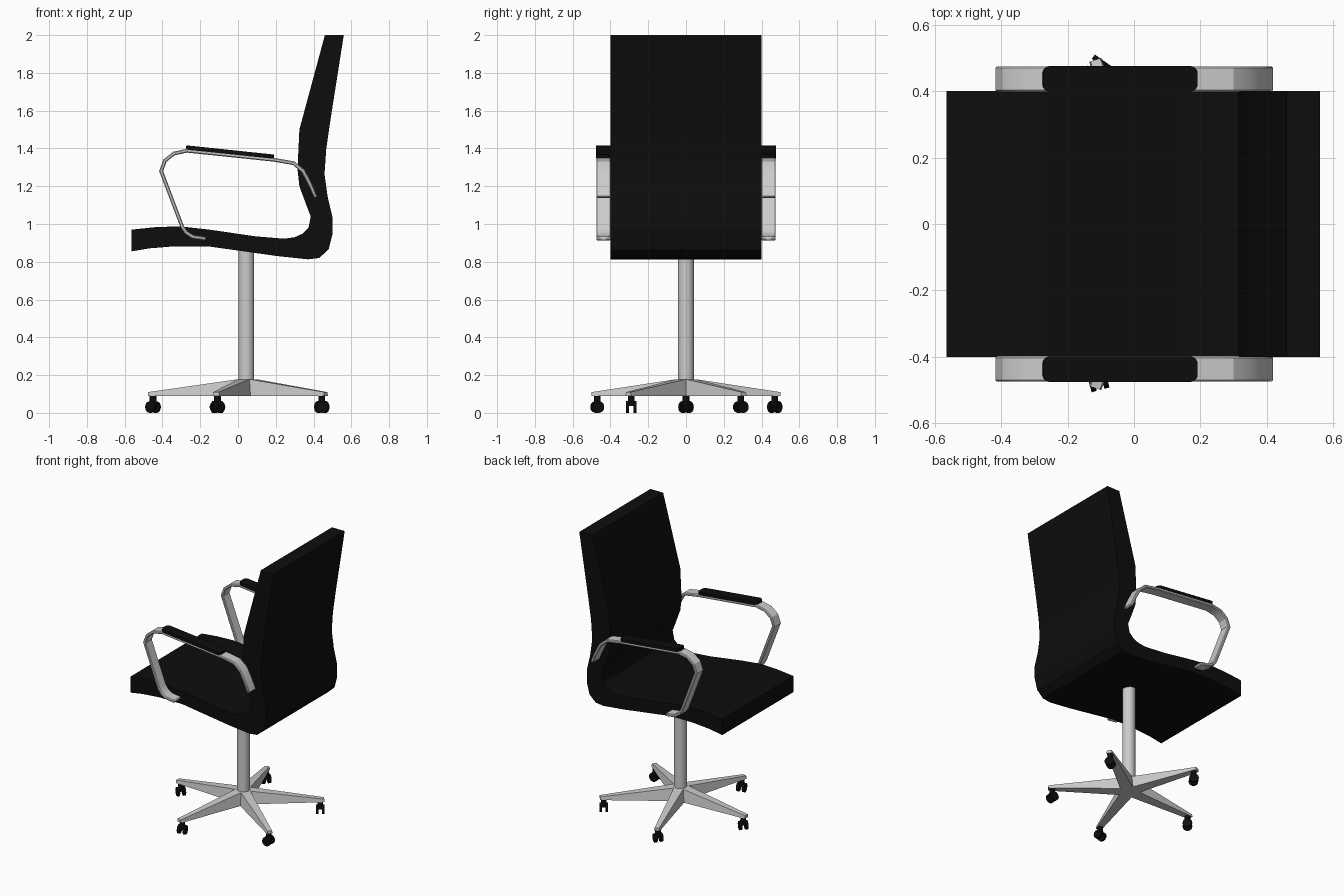
import bpy, bmesh
from math import radians, cos, sin
from mathutils import Vector, Matrix

if "Cube" in bpy.data.objects:
    bpy.data.objects.remove(bpy.data.objects["Cube"])

black = bpy.data.materials.new("black")
black.diffuse_color = (0.004, 0.004, 0.004, 1)
black.use_nodes = True
black.node_tree.nodes["Principled BSDF"].inputs["Base Color"].default_value = black.diffuse_color


def finish(name, bm, mat=None, angle=30):
    bmesh.ops.recalc_face_normals(bm, faces=bm.faces[:])
    me = bpy.data.meshes.new(name)
    bm.to_mesh(me)
    bm.free()
    ob = bpy.data.objects.new(name, me)
    bpy.context.collection.objects.link(ob)
    if mat:
        me.materials.append(mat)
    bpy.ops.object.select_all(action='DESELECT')
    ob.select_set(True)
    bpy.context.view_layer.objects.active = ob
    bpy.ops.object.shade_smooth_by_angle(angle=radians(angle))
    return ob


def extrude_xz(bm, pts, y0, y1):
    """Extrude a closed x-z outline from y0 to y1."""
    a = [bm.verts.new((x, y0, z)) for x, z in pts]
    b = [bm.verts.new((x, y1, z)) for x, z in pts]
    bm.faces.new(a)
    bm.faces.new(b[::-1])
    for i in range(len(a)):
        j = (i + 1) % len(a)
        bm.faces.new((a[i], a[j], b[j], b[i]))


def thicken(path, t):
    """Turn an open x-z path into a closed strip outline of thickness t."""
    p = [Vector(q) for q in path]
    left, right = [], []
    for i, q in enumerate(p):
        d0 = (q - p[i - 1]).normalized() if i else (p[1] - q).normalized()
        d1 = (p[i + 1] - q).normalized() if i < len(p) - 1 else d0
        d = (d0 + d1).normalized()
        n = Vector((-d.y, d.x)) * (t / 2) / max(d.dot(d1), 0.5)
        left.append(q + n)
        right.append(q - n)
    return left + right[::-1]


def cylinder(bm, r, depth, matrix, seg=24):
    bmesh.ops.create_cone(bm, cap_ends=True, segments=seg, radius1=r, radius2=r,
                          depth=depth, matrix=matrix)


# One-piece seat and back shell
shell = [(-.565, .97), (-.44, .983), (-.31, .988), (-.15, .97), (.09, .935), (.245, .922),
         (.30, .93), (.34, .948), (.373, .98), (.385, 1.04), (.362, 1.10), (.325, 1.20),
         (.315, 1.29), (.325, 1.50), (.46, 2.0), (.56, 2.0), (.49, 1.555), (.467, 1.396),
         (.458, 1.264), (.474, 1.147), (.50, 1.036), (.50, .945), (.48, .866), (.43, .82),
         (.37, .813), (.21, .83), (.01, .858), (-.16, .882), (-.335, .882), (-.47, .871),
         (-.565, .855)]
bm = bmesh.new()
extrude_xz(bm, shell, -.40, .40)
finish("seat_shell", bm, black)

# Armrest loops and pads, one per side
loop = [(-.17, .922), (-.24, .932), (-.275, .955), (-.295, .985), (-.407, 1.28), (-.387, 1.335),
        (-.34, 1.373), (-.27, 1.388), (.19, 1.34), (.295, 1.322), (.345, 1.28),
        (.382, 1.21), (.412, 1.14)]
for side, s in (("left", -1), ("right", 1)):
    bm = bmesh.new()
    extrude_xz(bm, thicken(loop, .02), s * .398, s * .475)
    arm = finish("arm_loop_" + side, bm)
    bev = arm.modifiers.new("bevel", 'BEVEL')
    bev.width = .005
    bev.segments = 1
    bev.limit_method = 'ANGLE'
    bev.angle_limit = radians(60)

    # Pad: rounded rectangle plate lying on the tilted top of the loop
    bm = bmesh.new()
    tilt = Matrix.Rotation(radians(6), 4, 'Y')
    place = Matrix.Translation((-.042, s * .4375, 1.381))
    bmesh.ops.create_cube(bm, size=1, matrix=Matrix.Diagonal((.468, .077, .022, 1)))
    corners = [e for e in bm.edges if abs(e.verts[0].co.z - e.verts[1].co.z) > .01]
    bmesh.ops.bevel(bm, geom=corners, offset=.022, segments=4, profile=.5, affect='EDGES')
    bm.transform(place @ tilt)
    finish("arm_pad_" + side, bm, black)

# Central column
CX = .044
bm = bmesh.new()
cylinder(bm, .042, .74, Matrix.Translation((CX, 0, .49)), 32)
finish("column", bm)

# Five-legged base: tapered legs meeting at the column
angles = [180, 108, 36, -36, -108]
bm = bmesh.new()
for a in angles:
    m = Matrix.Translation((CX, 0, 0)) @ Matrix.Rotation(radians(a), 4, 'Z')
    # radius, bottom half width, top half width, top height
    rings = []
    for r, wb, wt, top in ((0, .046, .034, .178), (.045, .043, .032, .178), (.52, .019, .015, .11)):
        rings.append([bm.verts.new(m @ Vector(c)) for c in
                      ((r, -wb, .09), (r, wb, .09), (r, wt, top), (r, -wt, top))])
    bm.faces.new(rings[0])
    bm.faces.new(rings[-1][::-1])
    for p, q in zip(rings, rings[1:]):
        for i in range(4):
            j = (i + 1) % 4
            bm.faces.new((p[i], p[j], q[j], q[i]))
finish("star_base", bm)

# Twin-wheel casters, each swivelled differently
swivels = [50, 55, 35, 90, 15]
for k, (a, sw) in enumerate(zip(angles, swivels)):
    bm = bmesh.new()
    for s in (-1, 1):
        cylinder(bm, .031, .016, Matrix.Translation((s * .02, 0, .031))
                 @ Matrix.Rotation(radians(90), 4, 'Y'), 20)
    # Stem and bridge between the wheels
    cylinder(bm, .018, .045, Matrix.Translation((0, 0, .072)), 16)
    bmesh.ops.create_cube(bm, size=1, matrix=Matrix.Translation((0, 0, .048))
                          @ Matrix.Diagonal((.03, .035, .024, 1)))
    bm.transform(Matrix.Translation((CX + .494 * cos(radians(a)), .494 * sin(radians(a)), 0))
                 @ Matrix.Rotation(radians(sw), 4, 'Z'))
    finish("caster_%d" % (k + 1), bm, black)
